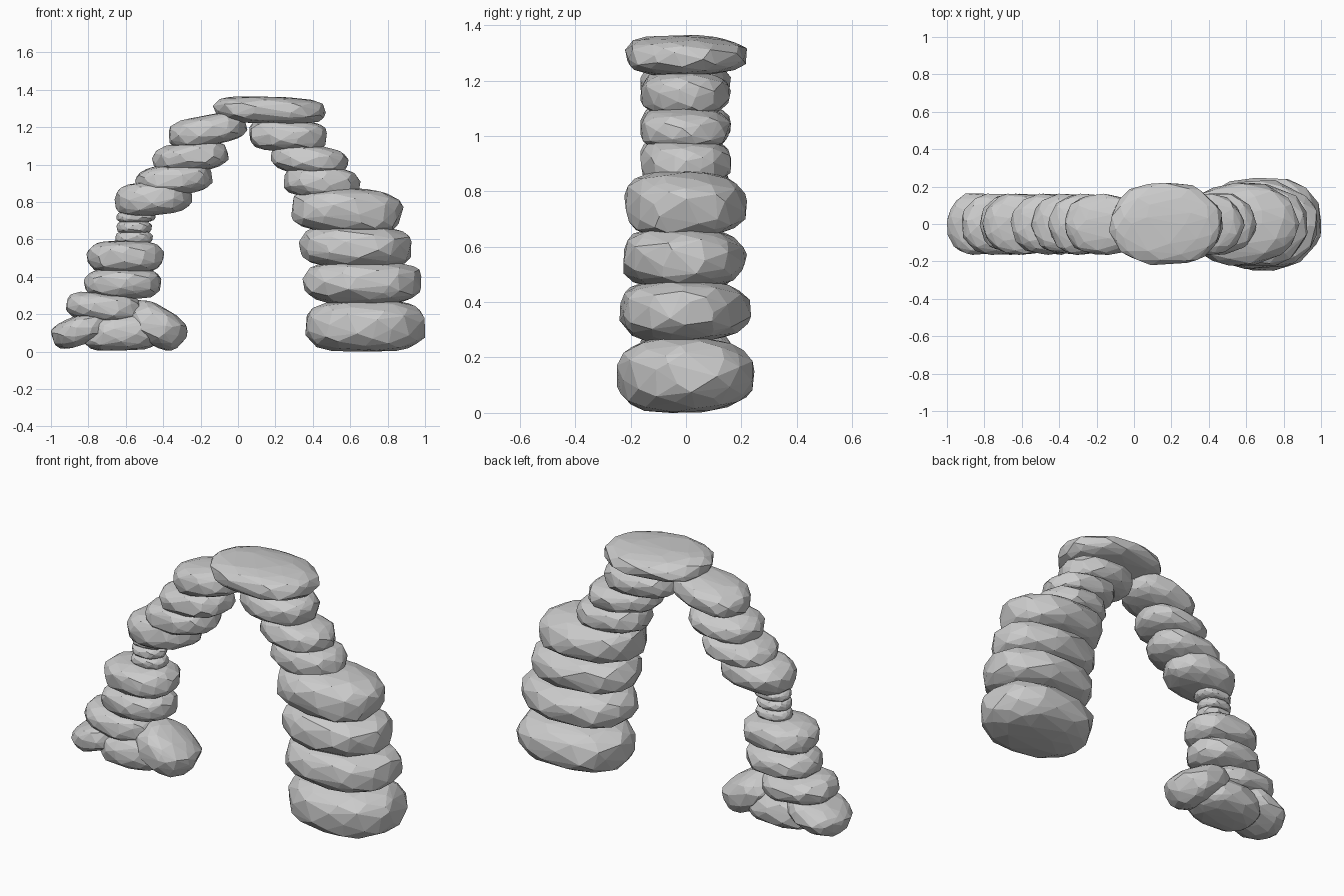
import bpy, bmesh, math, random
from mathutils import Vector, Matrix

if "Cube" in bpy.data.objects:
    bpy.data.objects.remove(bpy.data.objects["Cube"])


def spow(v, p):
    return math.copysign(abs(v) ** p, v)


def stone(name, x0, x1, z0, z1, y0, y1, tilt=0, seed=1, n=84):
    """Faceted boulder: convex hull of a jittered superellipsoid, tilted, fitted to its box."""
    rnd = random.Random(seed)
    w, d, h = x1 - x0, y1 - y0, z1 - z0
    t = math.radians(tilt)
    # thickness before tilting, so that the tilted stone still fits its box
    h = max(h - 0.3 * w * abs(math.sin(t)), 0.5 * h)
    rot = Matrix.Rotation(-t, 3, 'Y')
    pts = []
    for i in range(n):
        u = 1 - 2 * (i + 0.5) / n
        a = i * 2.39996 + rnd.uniform(-.2, .2)
        r = math.sqrt(1 - u * u)
        j = rnd.uniform(0.95, 1.0)
        # blunt front, wedge-shaped back, blocky ends
        ry = 1.1 if math.sin(a) > 0 else .7
        p = Vector((spow(r, .6) * spow(math.cos(a), .8) * w / 2,
                    spow(r, ry) * math.sin(a) * d / 2,
                    spow(u, .72) * h / 2)) * j
        pts.append(rot @ p)
    lo = [min(p[k] for p in pts) for k in range(3)]
    hi = [max(p[k] for p in pts) for k in range(3)]
    box = ((x0, x1), (y0, y1), (z0, z1))
    bm = bmesh.new()
    for p in pts:
        bm.verts.new([b[0] + (p[k] - lo[k]) / (hi[k] - lo[k]) * (b[1] - b[0])
                      for k, b in enumerate(box)])
    res = bmesh.ops.convex_hull(bm, input=bm.verts[:])
    junk = {g for g in res["geom_interior"] if isinstance(g, bmesh.types.BMVert)}
    bmesh.ops.delete(bm, geom=list(junk), context='VERTS')
    bmesh.ops.recalc_face_normals(bm, faces=bm.faces[:])
    me = bpy.data.meshes.new(name)
    bm.to_mesh(me)
    bm.free()
    bpy.context.collection.objects.link(bpy.data.objects.new(name, me))


# name, x range, z range, y range, tilt (degrees, positive = right end up)
S = (-.165, .162)
stones = [
    # left leg: three foot stones
    ("left_foot_outer", -1.0, -.67, .015, .225, *S, 24),
    ("left_foot_middle", -.84, -.40, .005, .20, *S, 3),
    ("left_foot_inner", -.61, -.27, .005, .275, *S, -34),
    # left leg: stacked stones
    ("left_stack_1", -.92, -.51, .15, .32, *S, -5),
    ("left_stack_2", -.825, -.41, .28, .445, *S, 0),
    ("left_stack_3", -.81, -.395, .42, .595, *S, 0),
    # thin pebbles of the neck
    ("neck_pebble_1", -.655, -.455, .57, .645, -.08, .08, 0),
    ("neck_pebble_2", -.65, -.46, .63, .70, -.08, .08, 0),
    ("neck_pebble_3", -.65, -.44, .685, .76, -.08, .08, 3),
    # left side of the arch
    ("left_arch_1", -.66, -.245, .72, .92, *S, 6),
    ("left_arch_2", -.55, -.135, .83, 1.01, *S, 6),
    ("left_arch_3", -.46, -.05, .955, 1.125, *S, 6),
    ("left_arch_4", -.37, .05, 1.085, 1.28, *S, 11),
    # capstone
    ("capstone", -.135, .47, 1.215, 1.365, -.22, .22, -2),
    # right side of the arch
    ("right_arch_3", .06, .475, 1.065, 1.24, *S, -3),
    ("right_arch_2", .175, .59, .94, 1.11, *S, -6),
    ("right_arch_1", .245, .655, .81, 1.0, *S, -6),
    # right leg: large boulders
    ("right_boulder_4", .285, .885, .63, .88, -.223, .22, -3),
    ("right_boulder_3", .325, .927, .445, .675, -.225, .22, -1),
    ("right_boulder_2", .345, .98, .25, .485, -.24, .235, 0),
    ("right_boulder_1", .36, 1.0, .0, .28, -.25, .247, 0),
]
for i, s in enumerate(stones):
    stone(*s, seed=i + 3)
